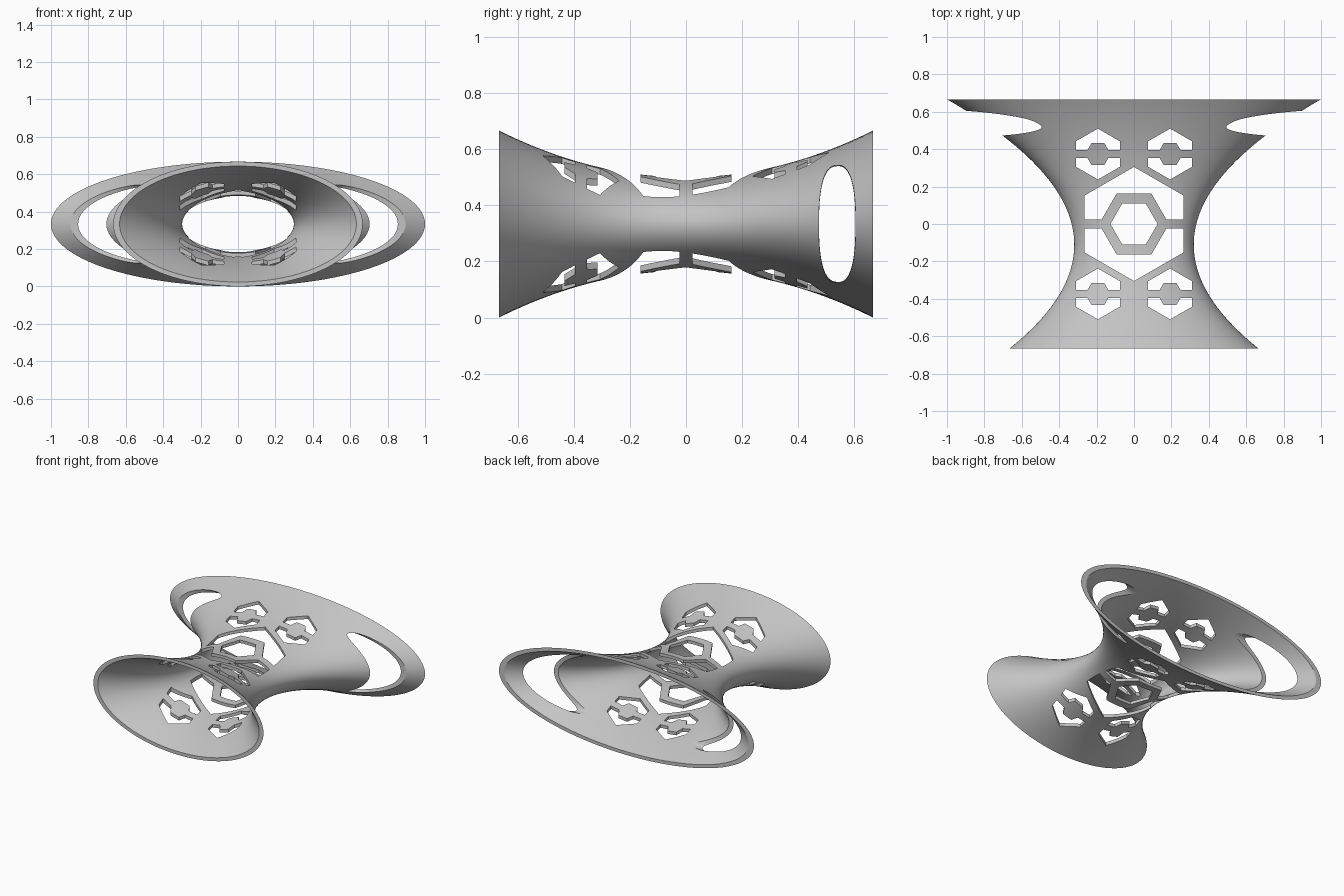
import bpy, bmesh, math

cube = bpy.data.objects.get("Cube")
if cube:
    bpy.data.objects.remove(cube, do_unlink=True)

HALF = 2 / 3       # half length along y
MID = 1 / 3        # height of the centre line
WALL = 0.021
ROWS, SIDES = 64, 128
S3 = math.sqrt(3)

grey = bpy.data.materials.new("plain grey")
grey.use_nodes = True
grey.diffuse_color = (0.55, 0.55, 0.55, 1)
grey.node_tree.nodes["Principled BSDF"].inputs["Base Color"].default_value = grey.diffuse_color


def make_object(name, bm):
    bmesh.ops.recalc_face_normals(bm, faces=bm.faces)
    mesh = bpy.data.meshes.new(name)
    bm.to_mesh(mesh)
    bm.free()
    mesh.materials.append(grey)
    obj = bpy.data.objects.new(name, mesh)
    bpy.context.collection.objects.link(obj)
    return obj


def bridge(bm, a, b):
    n = len(a)
    for i in range(n):
        j = (i + 1) % n
        bm.faces.new((a[i], a[j], b[j], b[i]))


# Flared tube: elliptical rings, outer skin forward then inner skin back
def ring(bm, t, inset):
    a = MID + t / 6 + t * t / 2
    b = (1 + t * t) / 6
    if inset:
        a -= WALL * math.hypot(1, (1 / 6 + t) / HALF)
        b -= WALL * math.hypot(1, t / 3 / HALF)
    angles = [2 * math.pi * i / SIDES for i in range(SIDES)]
    return [bm.verts.new((a * math.cos(q), t * HALF, MID + b * math.sin(q))) for q in angles]


bm = bmesh.new()
steps = [2 * i / ROWS - 1 for i in range(ROWS + 1)]
rings = [ring(bm, t, False) for t in steps] + [ring(bm, t, True) for t in reversed(steps)]
for i, r in enumerate(rings):
    bridge(bm, r, rings[(i + 1) % len(rings)])
shell = make_object("flared_tube", bm)


# Vertical prisms that pierce the top and bottom
def prism(bm, points):
    low = [bm.verts.new((x, y, -0.3)) for x, y in points]
    high = [bm.verts.new((x, y, 1)) for x, y in points]
    bm.faces.new(low)
    bm.faces.new(high)
    bridge(bm, low, high)


# Hexagonal window holding a smaller hexagon on two bridges of half width h
def hex_window(bm, cx, cy, big, small, h):
    w = big * S3 / 2
    x = small - h / S3
    half = [(w, h), (w, big / 2), (0, big), (-w, big / 2), (-w, h),
            (-x, h), (-small / 2, small * S3 / 2), (small / 2, small * S3 / 2), (x, h)]
    for s in (1, -1):
        prism(bm, [(cx + px, cy + s * py) for px, py in half])


bm = bmesh.new()
hex_window(bm, 0, 0, 0.305, 0.187, 0.024)
prism(bm, [(0.126 * math.cos(k * math.pi / 3), 0.126 * math.sin(k * math.pi / 3))
           for k in range(6)])
for sx in (-1, 1):
    for sy in (-1, 1):
        hex_window(bm, sx * 0.193, sy * 0.374, 0.136, 0.068, 0.021)
hex_cutter = make_object("hexagon_cutter", bm)


# Rounded, slightly tapered slots through the two sides of the wide end
def slot_ring(bm, x, ry, rz, n=64):
    pts = []
    for i in range(n):
        c, s = math.cos(2 * math.pi * i / n), math.sin(2 * math.pi * i / n)
        y = math.copysign(abs(c) ** 0.77, c) * ry
        z = math.copysign(abs(s) ** 0.77, s) * rz
        pts.append(bm.verts.new((x, 0.5375 + y, MID + z)))
    return pts


bm = bmesh.new()
for side in (-1, 1):
    inner = slot_ring(bm, side * 0.3, 0.058, 0.2)
    outer = slot_ring(bm, side * 1.1, 0.07, 0.235)
    bm.faces.new(inner)
    bm.faces.new(outer)
    bridge(bm, inner, outer)
slot_cutter = make_object("slot_cutter", bm)

# Cut the openings, then smooth the skin and keep the edges sharp
bpy.ops.object.select_all(action='DESELECT')
shell.select_set(True)
bpy.context.view_layer.objects.active = shell
for cutter in (hex_cutter, slot_cutter):
    mod = shell.modifiers.new("opening", 'BOOLEAN')
    mod.operation = 'DIFFERENCE'
    mod.solver = 'EXACT'
    mod.object = cutter
    bpy.ops.object.modifier_apply(modifier=mod.name)
    bpy.data.objects.remove(cutter, do_unlink=True)
bpy.ops.object.shade_smooth_by_angle(angle=math.radians(30))
